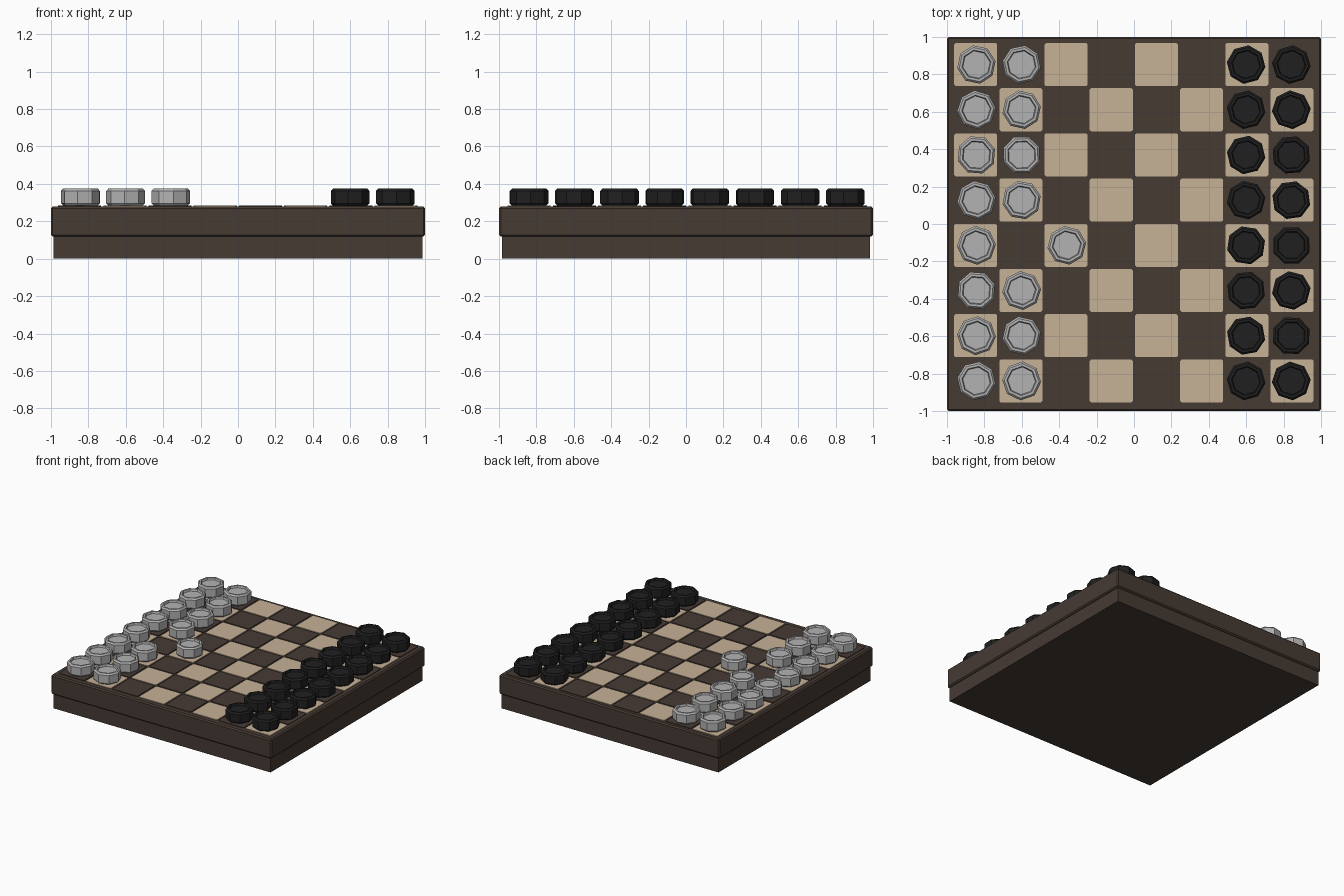
import bpy, bmesh, math, random
from mathutils import Matrix

if "Cube" in bpy.data.objects:
    bpy.data.objects.remove(bpy.data.objects["Cube"])

random.seed(4)
PITCH, TILE = 0.2415, 0.23


def material(name, rgb):
    m = bpy.data.materials.new(name)
    m.diffuse_color = (*rgb, 1)
    m.use_nodes = True
    m.node_tree.nodes["Principled BSDF"].inputs["Base Color"].default_value = m.diffuse_color
    return m


BROWN = material("dark wood", (0.062, 0.043, 0.034))
TAN = material("light wood", (0.57, 0.445, 0.305))
GREY = material("pale grey", (0.45, 0.45, 0.45))
BLACK = material("black", (0.0144, 0.0144, 0.0144))


def finish(name, bm, mat):
    bmesh.ops.recalc_face_normals(bm, faces=bm.faces)
    me = bpy.data.meshes.new(name)
    bm.to_mesh(me)
    bm.free()
    me.materials.append(mat)
    ob = bpy.data.objects.new(name, me)
    bpy.context.collection.objects.link(ob)
    return ob


def add_box(bm, x, y, z0, z1, sx, sy):
    mat = Matrix.Translation((x, y, (z0 + z1) / 2)) @ Matrix.Diagonal((sx, sy, z1 - z0, 1))
    bmesh.ops.create_cube(bm, size=1, matrix=mat)


def box(name, z0, z1, size, mat, bevel=0):
    bm = bmesh.new()
    add_box(bm, 0, 0, z0, z1, size, size)
    if bevel:
        bmesh.ops.bevel(bm, geom=bm.edges[:], offset=bevel, segments=1, affect='EDGES')
    return finish(name, bm, mat)


def square(i, j):
    """Centre of column i (from the left) and row j (from the back)."""
    return -0.846 + PITCH * i, 0.852 - PITCH * j


# Stepped board
box("board_base", 0, 0.125, 1.97, BROWN)
box("board_top", 0.118, 0.279, 2.0, BROWN, 0.01)

# Raised squares with thin grooves between them
for name, parity, mat in (("light_squares", 0, TAN), ("dark_squares", 1, BROWN)):
    bm = bmesh.new()
    for i in range(8):
        for j in range(8):
            if (i + j) % 2 == parity:
                add_box(bm, *square(i, j), 0.27, 0.284, TILE, TILE)
    upright = [e for e in bm.edges if abs(e.verts[0].co.z - e.verts[1].co.z) > 0.01]
    bmesh.ops.bevel(bm, geom=upright, offset=0.008, segments=1, affect='EDGES')
    finish(name, bm, mat)


# Eight-sided game piece: (radius, height) profile with a recessed top
PROFILE = [(0.092, 0.284), (0.104, 0.296), (0.104, 0.362), (0.093, 0.374),
           (0.079, 0.374), (0.074, 0.358)]


def piece(name, x, y, mat):
    bm = bmesh.new()
    turn = random.uniform(0, math.pi / 4)
    rings = [[bm.verts.new((r * math.cos(turn + k * math.pi / 4),
                            r * math.sin(turn + k * math.pi / 4), z))
              for k in range(8)] for r, z in PROFILE]
    for a, b in zip(rings, rings[1:]):
        for k in range(8):
            n = (k + 1) % 8
            bm.faces.new((a[k], a[n], b[n], b[k]))
    bm.faces.new(rings[0][::-1])
    bm.faces.new(rings[-1])
    finish(name, bm, mat).location = (x, y, 0)


# Two columns of pieces per side; one grey piece has moved forward
for label, columns, mat in (("grey_piece", (0, 1), GREY), ("black_piece", (6, 7), BLACK)):
    for i in columns:
        for j in range(8):
            col = 2 if (i, j) == (1, 4) else i
            x, y = square(col, j)
            piece(f"{label}_{i}_{j}", x + 0.004 if i < 3 else x - 0.004, y, mat)
